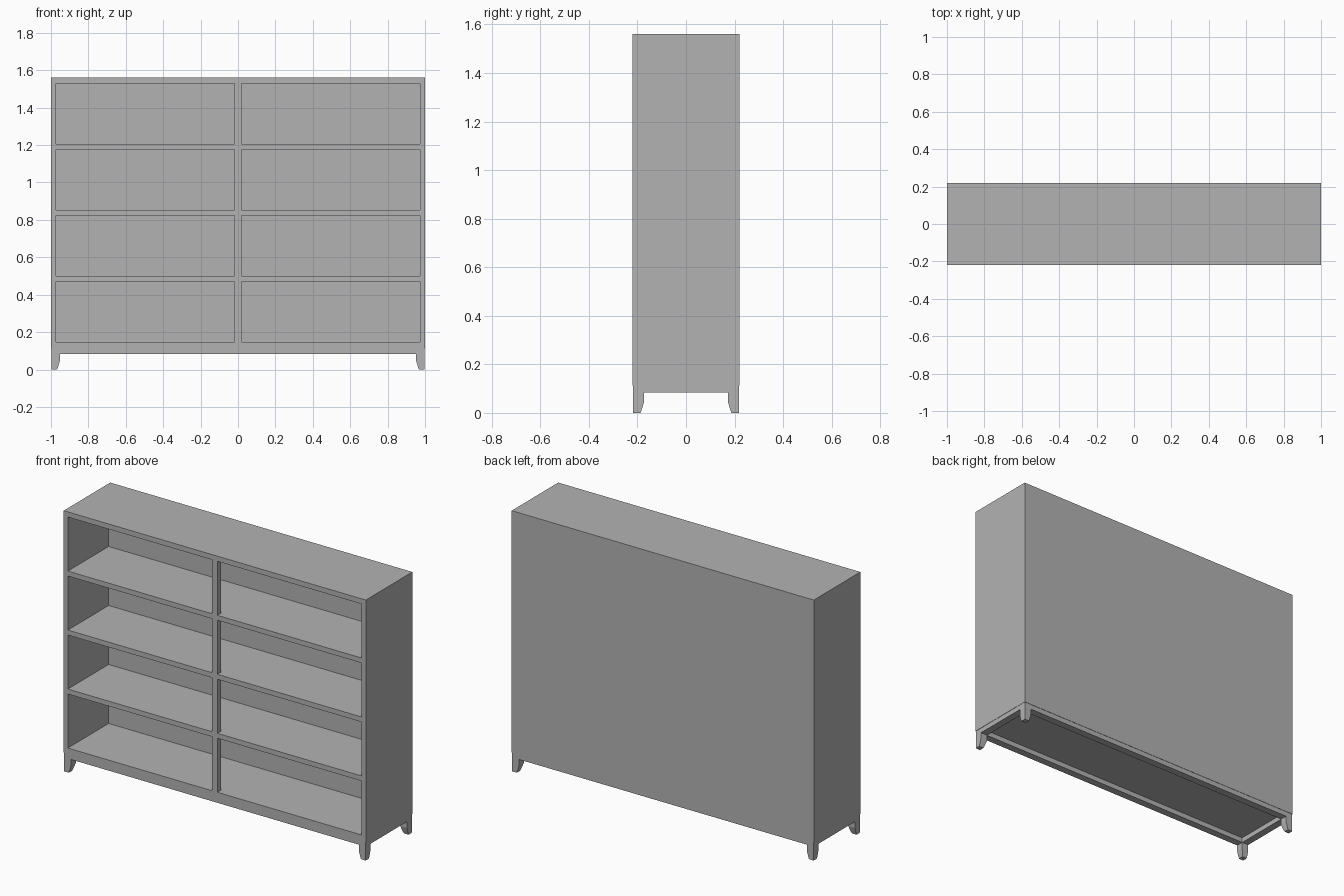
import bpy
import bmesh

cube = bpy.data.objects.get("Cube")
if cube:
    bpy.data.objects.remove(cube, do_unlink=True)

# Single painted grey finish
grey = bpy.data.materials.new("grey_paint")
grey.use_nodes = True
colour = (0.45, 0.45, 0.45, 1)
grey.diffuse_color = colour
grey.node_tree.nodes["Principled BSDF"].inputs["Base Color"].default_value = colour


def finish(name, bm):
    bmesh.ops.recalc_face_normals(bm, faces=bm.faces)
    mesh = bpy.data.meshes.new(name)
    bm.to_mesh(mesh)
    bm.free()
    mesh.materials.append(grey)
    obj = bpy.data.objects.new(name, mesh)
    bpy.context.collection.objects.link(obj)


def box(name, x, y, z):
    """Box from (min, max) ranges."""
    bm = bmesh.new()
    bmesh.ops.create_cube(bm, size=1)
    for v in bm.verts:
        for axis, (low, high) in enumerate((x, y, z)):
            v.co[axis] = high if v.co[axis] > 0 else low
    finish(name, bm)


W, D, H = 1.0, 0.22, 1.56        # half width, half depth, height
IN = 0.972                       # inner half width
BACK = 0.165                     # inner face of the back
BASE = 0.113                     # underside of the carcass
FLOOR, PITCH, BOARD = 0.147, 0.353, 0.03
inner, depth = (-IN, IN), (-D, BACK)

# Carcass
box("back_panel", inner, (BACK, D), (BASE, H))
box("top_board", inner, depth, (FLOOR + 4 * PITCH - BOARD, H))
box("bottom_board", inner, depth, (BASE, FLOOR))
for name, s in (("left", 1), ("right", -1)):
    box(name + "_side", sorted((s * IN, s * W)), (-D, D), (BASE, H))

# Shelves, and the slim front post in each row
for i in range(4):
    z = FLOOR + i * PITCH
    if i:
        box(f"shelf_{i}", inner, depth, (z - BOARD, z))
    box(f"front_post_{i + 1}", (-0.018, 0.018), (-D, -D + 0.035), (z, z + PITCH - BOARD))

# Base rails, set in a hair from the carcass
W2, D2, RAIL, LOW = W - 0.002, D - 0.002, 0.045, 0.083
for name, s in (("back", 1), ("front", -1)):
    box(name + "_rail", (-W2, W2), sorted((s * D2, s * (D2 - RAIL))), (LOW, BASE))
for name, s in (("left", 1), ("right", -1)):
    box(name + "_rail", sorted((s * W2, s * (W2 - RAIL))), (RAIL - D2, D2 - RAIL), (LOW, BASE))


# Feet: square at the top, tapering on the inner faces only
def foot(name, sx, sy):
    bm = bmesh.new()
    rings = []
    for z, size in ((LOW, RAIL), (0.045, RAIL), (0.02, 0.038), (0, 0.031)):
        corners = ((0, 0), (size, 0), (size, size), (0, size))
        rings.append([bm.verts.new((sx * (W2 - a), sy * (D2 - b), z)) for a, b in corners])
    for upper, lower in zip(rings, rings[1:]):
        for k in range(4):
            n = (k + 1) % 4
            bm.faces.new((upper[k], upper[n], lower[n], lower[k]))
    bm.faces.new(rings[0])
    bm.faces.new(rings[-1])
    finish(name, bm)


for side, sx in (("left", 1), ("right", -1)):
    for end, sy in (("front", -1), ("back", 1)):
        foot(f"{end}_{side}_foot", sx, sy)
